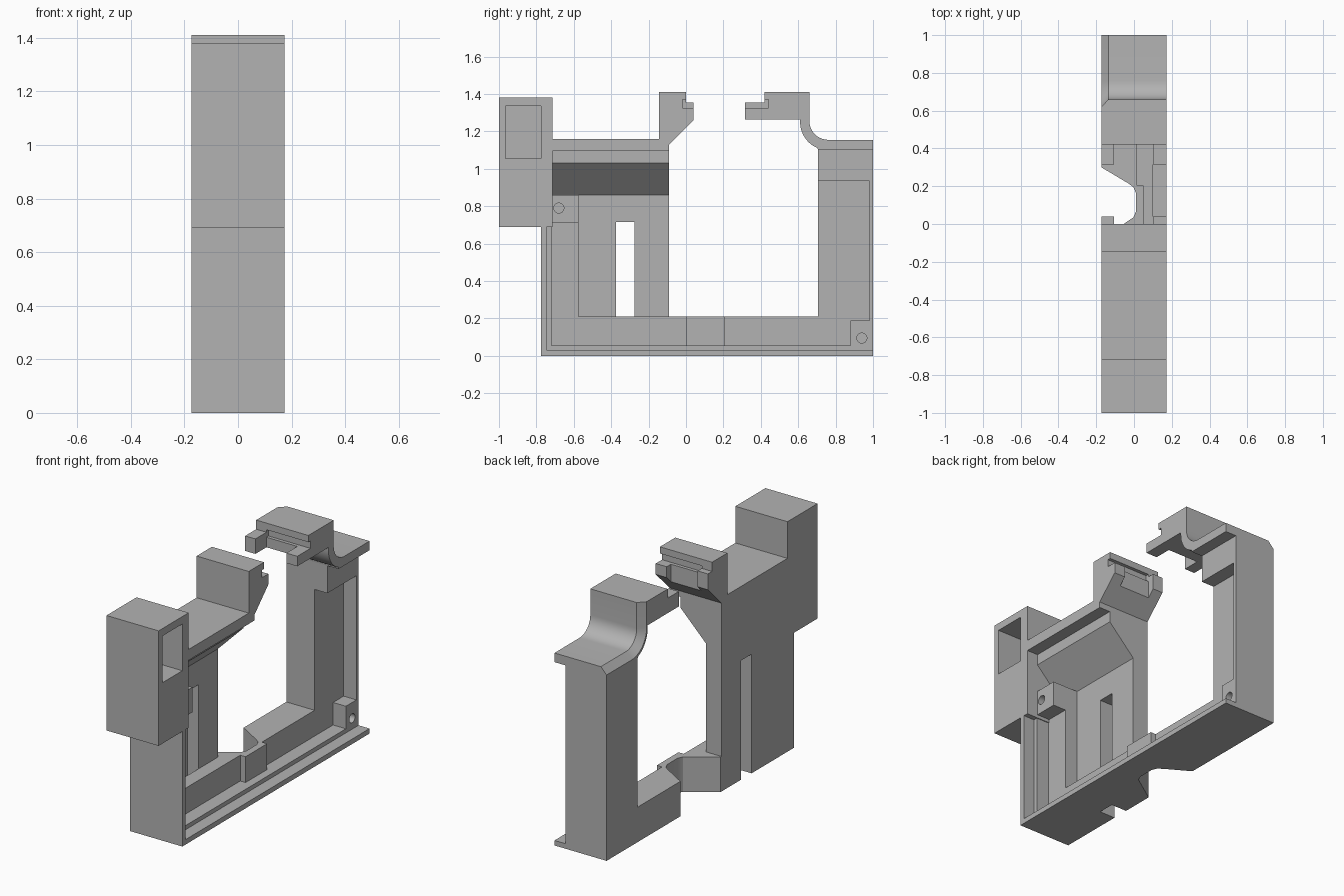
import bpy, bmesh, math
from mathutils import Vector

if "Cube" in bpy.data.objects:
    bpy.data.objects.remove(bpy.data.objects["Cube"], do_unlink=True)

W = 0.173          # half width
LEDGE = 0.1        # face of the main body on the open side
FLOOR = 0.015      # shallow pocket floor
DEEP = -0.07       # deep pocket floor

grey = bpy.data.materials.new("plain grey")
grey.use_nodes = True
grey.diffuse_color = (0.45, 0.45, 0.45, 1)
grey.node_tree.nodes["Principled BSDF"].inputs["Base Color"].default_value = grey.diffuse_color


def loft(name, start, end):
    """Solid between two matching loops of 3D points."""
    bm = bmesh.new()
    a = [bm.verts.new(p) for p in start]
    b = [bm.verts.new(p) for p in end]
    bm.faces.new(a)
    bm.faces.new(b)
    for i in range(len(a)):
        j = (i + 1) % len(a)
        bm.faces.new((a[i], a[j], b[j], b[i]))
    bmesh.ops.recalc_face_normals(bm, faces=bm.faces)
    mesh = bpy.data.meshes.new(name)
    bm.to_mesh(mesh)
    bm.free()
    mesh.materials.append(grey)
    obj = bpy.data.objects.new(name, mesh)
    bpy.context.collection.objects.link(obj)
    return obj


def prism(name, axis, points, lo, hi):
    """Extrude a profile along an axis; points hold the other two coordinates in order."""
    def place(p, d):
        q = list(p)
        q.insert("xyz".index(axis), d)
        return Vector(q)
    return loft(name, [place(p, lo) for p in points], [place(p, hi) for p in points])


def block(name, x, y, z):
    return prism(name, "x", [(y[0], z[0]), (y[1], z[0]), (y[1], z[1]), (y[0], z[1])], *x)


def combine(obj, tool, operation="DIFFERENCE"):
    mod = obj.modifiers.new("cut", "BOOLEAN")
    mod.operation, mod.solver, mod.object = operation, "EXACT", tool
    tool.hide_render = True
    bpy.context.view_layer.objects.active = obj
    bpy.ops.object.modifier_apply(modifier=mod.name)
    bpy.data.objects.remove(tool, do_unlink=True)


def arc(cy, cz, r, start, end, n=10):
    angles = [math.radians(start + (end - start) * i / n) for i in range(n + 1)]
    return [(cy + r * math.cos(t), cz + r * math.sin(t)) for t in angles]


# Main C-shaped body
body = prism("main_body", "x", [(-.775, 0), (1, 0), (1, 1.1), (.705, 1.1), (.705, .21),
                                (-.09, .21), (-.09, 1.16), (-.775, 1.16)], -W, LEDGE)

# Shallow pocket running round the frame, leaving the corner bosses
combine(body, prism("pocket_cutter", "x", [
    (-.72, .055), (.88, .055), (.88, .19), (.98, .19), (.98, .935), (.6, .935),
    (.6, .25), (-.57, .25), (-.57, .71), (-.72, .71)], FLOOR, .3))

# Deep pocket with a sloped ceiling, and the slope carried on above the boss
combine(body, prism("deep_cutter", "y", [(DEEP, .21), (.3, .21), (.3, 1.03), (LEDGE, 1.03),
                                         (DEEP, .86)], -.575, .2))
combine(body, prism("slope_cutter", "y", [(DEEP, .86), (.3, .86), (.3, 1.03), (LEDGE, 1.03)],
                    -.745, -.5))

# Slot in the outer wall and angled notch under the opening
combine(body, block("slot_cutter", (-.3, DEEP), (-.375, -.275), (-.1, .715)))
combine(body, prism("notch_cutter", "z", [
    (-.173, .3), (-.03, .215), (-.003, .195), (.01, .165), (.01, .065), (-.003, .035),
    (-.173, -.08), (-.3, -.08), (-.3, .3)], -.1, .215))

# Screw holes in the bosses
for y, z in ((-.68, .79), (.94, .095)):
    combine(body, prism("hole_cutter", "x", arc(y, z, .027, 0, 345, 23), -.02, .3))

# Pad thickening the beam beside the notch
block("beam_pad", (FLOOR, .05), (0, .205), (.055, .21))

# Raised rim on the open side
prism("side_rim", "x", [(-.775, 0), (1, 0), (1, .03), (-.745, .03), (-.745, 1.095),
                        (-.09, 1.095), (-.09, 1.16), (-.775, 1.16)], LEDGE, W)

# Front tower with a side window
tower = block("front_tower", (-W, W), (-1, -.715), (.69, 1.38))
combine(tower, block("window_cutter", (-.12, .3), (-.965, -.775), (1.055, 1.335)))

# Front clip
clip = prism("front_clip", "x", [(-.145, 1.13), (-.09, 1.13), (0, 1.22), (0, 1.41),
                                 (-.145, 1.41)], -W, W)
combine(clip, block("groove_cutter", (-.105, .3), (-.02, .1), (1.325, 1.37)))

# Rear arm: top plate, swept bend and clip, with a chamfered outer edge
inner = arc(.76, 1.25, .15, 180, 248)
under = [(1, 1.1), (.705, 1.1)] + inner[::-1] + [(.61, 1.265), (.42, 1.265), (.42, 1.41)]
bend = [(.66, 1.41)] + arc(.76, 1.255, .1, 180, 270) + [(1, 1.155)]
inset = [(.62, 1.41)] + arc(.76, 1.255, .14, 180, 270) + [(1, 1.115)]
arm = prism("rear_arm", "x", under + bend, -.135, W)
combine(arm, block("groove_cutter", (-.105, .3), (.3, .44), (1.325, 1.37)))
loft("rear_arm_chamfer", [(-W, y, z) for y, z in under + inset],
     [(-.135, y, z) for y, z in under + bend])

# Clip tabs, taller on the closed side
for side, x, top in (("right", (-W, -.105), 1.355), ("left", (LEDGE, W), 1.325)):
    prism("front_tab_" + side, "x", [(0, 1.22), (.04, 1.26), (.04, top), (0, top)], *x)
    block("rear_tab_" + side, x, (.315, .42), (1.265, top))

# Smooth the bend, keep the other edges sharp
bpy.ops.object.select_all(action="DESELECT")
for obj in (arm, bpy.data.objects["rear_arm_chamfer"], body):
    obj.select_set(True)
    bpy.context.view_layer.objects.active = obj
bpy.ops.object.shade_smooth_by_angle(angle=math.radians(25))
